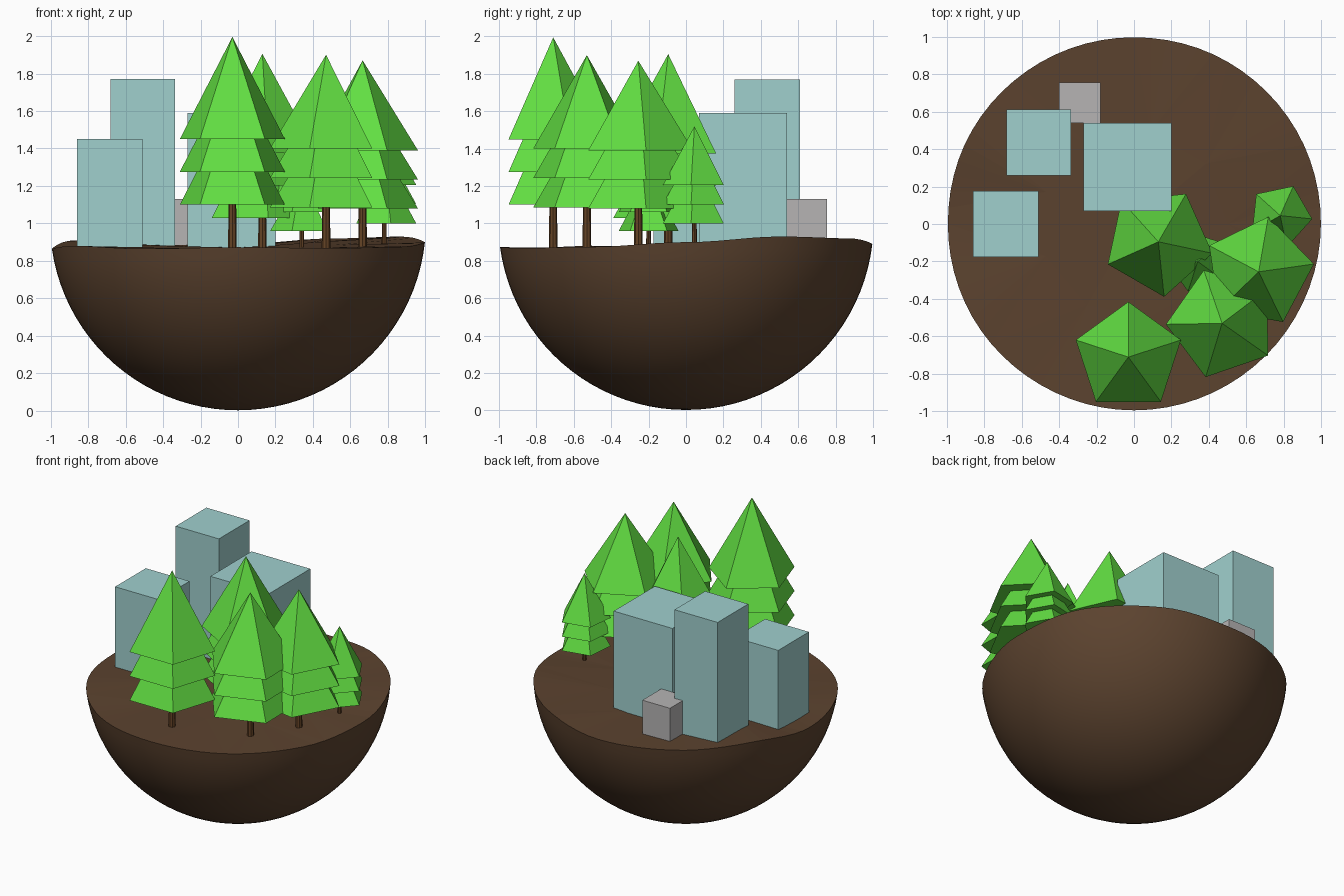
import bpy, bmesh, math
from math import sin, cos, radians, pi

if "Cube" in bpy.data.objects:
    bpy.data.objects.remove(bpy.data.objects["Cube"])


def material(name, rgb):
    lin = [((c / 255 + 0.055) / 1.055) ** 2.4 for c in rgb]
    m = bpy.data.materials.new(name)
    m.diffuse_color = (*lin, 1)
    m.use_nodes = True
    m.node_tree.nodes["Principled BSDF"].inputs["Base Color"].default_value = m.diffuse_color
    return m


SOIL = material("brown soil", (92, 67, 47))
BARK = material("bark brown", (102, 68, 38))
LEAF = material("leaf green", (98, 222, 66))
BLUE = material("pale blue wall", (160, 208, 206))
GREY = material("grey wall", (182, 180, 180))


def finish(bm, name, mats):
    bmesh.ops.recalc_face_normals(bm, faces=bm.faces)
    me = bpy.data.meshes.new(name)
    bm.to_mesh(me)
    bm.free()
    for m in mats:
        me.materials.append(m)
    ob = bpy.data.objects.new(name, me)
    bpy.context.collection.objects.link(ob)
    return ob


# --- island: smooth bowl with a wavy rim and a faceted top
RIM = [0.90, 0.93, 0.92, 0.89, 0.895, 0.91, 0.865, 0.88, 0.865, 0.873, 0.868, 0.875]


def rim_height(a):
    t = (a / (2 * pi) * 12) % 12
    i = int(t)
    f = (1 - cos((t - i) * pi)) / 2
    return RIM[i % 12] * (1 - f) + RIM[(i + 1) % 12] * f


def island(R=1.003, seg=72, rings=22):
    bm = bmesh.new()
    bottom = bm.verts.new((0, 0, 0.003))
    cz = R + 0.003
    loops = []
    for j in range(1, rings + 1):
        loop = []
        for i in range(seg):
            a = 2 * pi * i / seg
            p = math.acos((cz - rim_height(a)) / R) * j / rings
            loop.append(bm.verts.new((R * sin(p) * cos(a), R * sin(p) * sin(a), cz - R * cos(p))))
        loops.append(loop)
    for i in range(seg):
        k = (i + 1) % seg
        bm.faces.new((bottom, loops[0][k], loops[0][i])).smooth = True
        for lo, hi in zip(loops, loops[1:]):
            bm.faces.new((lo[i], lo[k], hi[k], hi[i])).smooth = True
    # coarse inner ring of the ground, fanned to the rim
    n = 9
    inner = [bm.verts.new((0.5 * cos(2 * pi * i / n), 0.5 * sin(2 * pi * i / n),
                           0.5 * 0.868 + 0.5 * rim_height(2 * pi * i / n))) for i in range(n)]
    mid = bm.verts.new((0, 0, 0.87))
    step = seg // n
    rim = loops[-1]
    for i in range(n):
        k = (i + 1) % n
        bm.faces.new((mid, inner[i], inner[k]))
        for s in range(step):
            q = i * step + s
            apex = inner[i] if s < step // 2 else inner[k]
            bm.faces.new((apex, rim[q], rim[(q + 1) % seg]))
        bm.faces.new((inner[i], rim[i * step + step // 2], inner[k]))
    for e in bm.edges:   # crisp rim
        if len({f.smooth for f in e.link_faces}) == 2:
            e.smooth = False
    return finish(bm, "island", [SOIL])


island()


# --- buildings: plain boxes sunk into the ground
def box(name, x0, x1, y0, y1, top, mat, z0=0.82):
    bm = bmesh.new()
    bmesh.ops.create_cube(bm, size=1)
    for v in bm.verts:
        v.co = (x1 if v.co.x > 0 else x0, y1 if v.co.y > 0 else y0, top if v.co.z > 0 else z0)
    return finish(bm, name, [mat])


box("tall_building", -0.68, -0.335, 0.26, 0.61, 1.77, BLUE)
box("side_building", -0.86, -0.51, -0.175, 0.175, 1.45, BLUE)
box("wide_building", -0.27, 0.20, 0.07, 0.54, 1.59, BLUE)
box("grey_shed", -0.40, -0.18, 0.54, 0.755, 1.13, GREY)


# --- trees: thin trunk and three stacked five-sided cones
def frustum(bm, x, y, z0, z1, r0, r1, sides, turn):
    base = [bm.verts.new((x + r0 * cos(turn + 2 * pi * i / sides),
                          y + r0 * sin(turn + 2 * pi * i / sides), z0)) for i in range(sides)]
    bm.faces.new(base)
    if r1 == 0:
        tip = bm.verts.new((x, y, z1))
        return [bm.faces.new((base[i], base[(i + 1) % sides], tip)) for i in range(sides)]
    top = [bm.verts.new((x + r1 * cos(turn + 2 * pi * i / sides),
                         y + r1 * sin(turn + 2 * pi * i / sides), z1)) for i in range(sides)]
    bm.faces.new(top)
    for i in range(sides):
        k = (i + 1) % sides
        bm.faces.new((base[i], base[k], top[k], top[i]))


def tree(n, x, y, r, low, high, tip, turn):
    bm = bmesh.new()
    for i in range(3):
        z = low + (high - low) * i / 2
        frustum(bm, x, y, z, z + tip - high, r, 0, 5, radians(turn))
    finish(bm, f"tree_{n}_foliage", [LEAF])
    bm = bmesh.new()
    frustum(bm, x, y, 0.84, low + 0.1, r * 0.08, r * 0.065, 8, 0)
    finish(bm, f"tree_{n}_trunk", [BARK])


# x, y, radius, lowest tier, highest tier, tip, turn
TREES = [
    (-0.03, -0.71, 0.295, 1.10, 1.45, 1.995, 90),
    (0.13, -0.095, 0.295, 1.03, 1.375, 1.905, 60),
    (0.47, -0.53, 0.30, 1.085, 1.40, 1.90, 37),
    (0.665, -0.255, 0.298, 1.08, 1.39, 1.87, 8),
    (0.78, 0.045, 0.172, 1.00, 1.205, 1.52, -6),
    (0.34, -0.20, 0.168, 0.96, 1.16, 1.46, 36),
]
for n, t in enumerate(TREES, 1):
    tree(n, *t)
